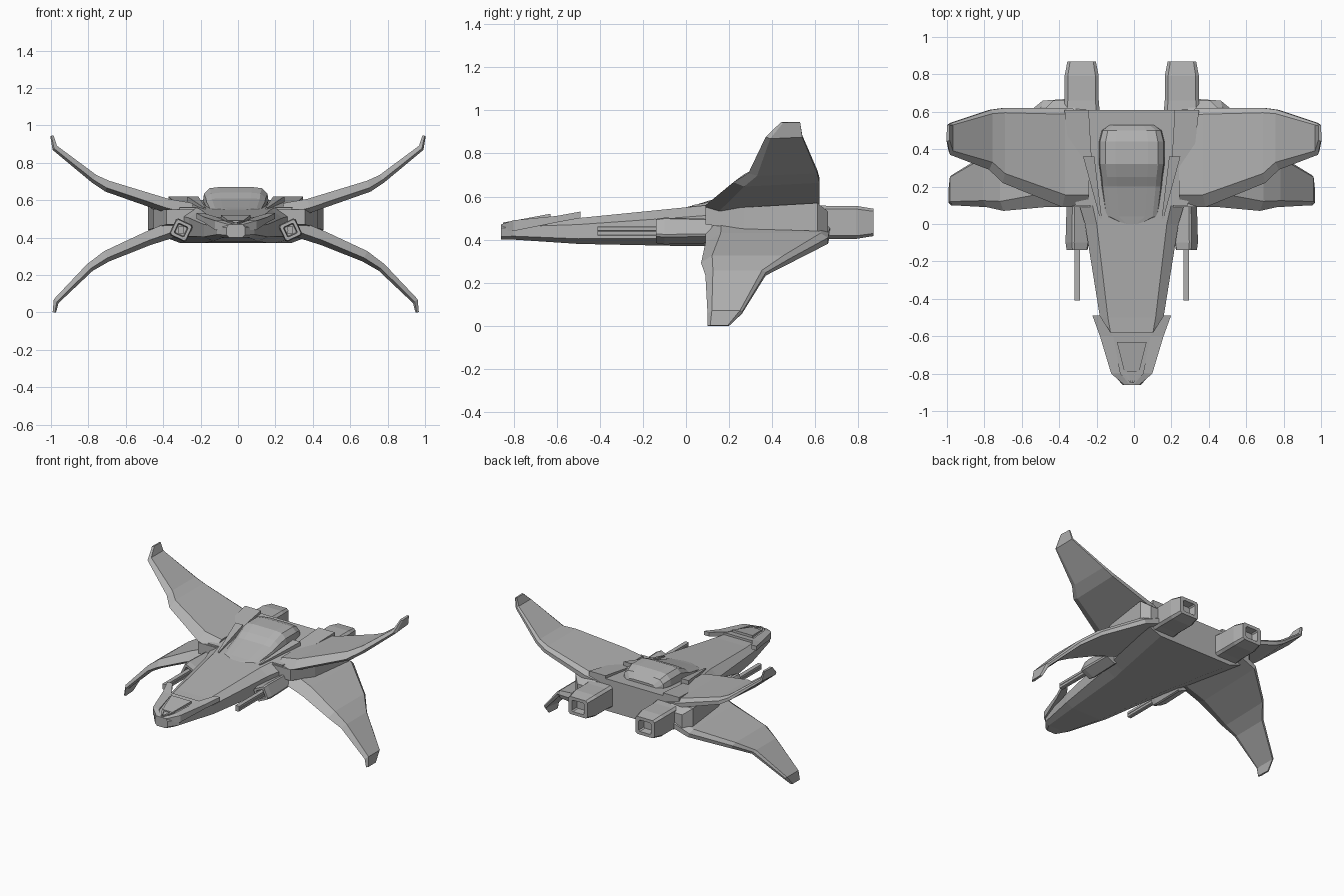
import bpy, bmesh
from math import cos, sin, radians
from mathutils import Vector

cube = bpy.data.objects.get("Cube")
if cube:
    bpy.data.objects.remove(cube, do_unlink=True)

GREY = (.44, .44, .44, 1)
BODY_X = -.012  # the hull sits slightly off the upper wings' centre line
hull_grey = bpy.data.materials.new("hull_grey")
hull_grey.use_nodes = True
hull_grey.diffuse_color = GREY
hull_grey.node_tree.nodes["Principled BSDF"].inputs["Base Color"].default_value = GREY


def loft(name, rings, side=1, centre=BODY_X):
    """Skin a closed solid through equal-length rings of points."""
    bm = bmesh.new()
    loops = [[bm.verts.new((centre + x * side, y, z)) for x, y, z in ring] for ring in rings]
    for near, far in zip(loops, loops[1:]):
        for i in range(len(near)):
            bm.faces.new((near[i - 1], near[i], far[i], far[i - 1]))
    bm.faces.new(loops[0])
    bm.faces.new(loops[-1])
    bmesh.ops.recalc_face_normals(bm, faces=bm.faces)
    mesh = bpy.data.meshes.new(name)
    bm.to_mesh(mesh)
    bm.free()
    mesh.materials.append(hull_grey)
    bpy.context.collection.objects.link(bpy.data.objects.new(name, mesh))


def pair(name, rings, centre=BODY_X):
    """Build a left part and its right twin."""
    loft("left_" + name, rings, 1, centre)
    loft("right_" + name, rings, -1, centre)


def body(name, outline, stations):
    """Symmetric body; outline gives fractions of half width and height,
    stations give (y, half width, bottom, top)."""
    rings = []
    for y, width, bottom, top in stations:
        half = [(width * u, y, bottom + (top - bottom) * v) for u, v in outline]
        rings.append(half + [(-x, y, z) for x, y, z in reversed(half)])
    loft(name, rings)


def slab(stations):
    """Rectangular rings from (y, inner x, outer x, bottom, thickness)."""
    return [[(inner, y, z), (outer, y, z), (outer, y, z + thick), (inner, y, z + thick)]
            for y, inner, outer, z, thick in stations]


def cut_corner_ring(y, x, z, width, height, roll=0):
    """Rectangle with small cut corners, rolled about its own axis."""
    ring = []
    for corner in range(4):
        for offset in (-6, 6):
            angle = radians(45 + 90 * corner + offset)
            u, v = 1.28 * width * cos(angle), 1.28 * height * sin(angle)
            ring.append((x + u * cos(roll) - v * sin(roll), y, z + u * sin(roll) + v * cos(roll)))
    return ring


def pod(name, x, z, width, height, stations, recess, roll=0):
    """Tapered pod from (y, scale) stations, hollowed out at its last end."""
    end, scale = stations[-1]
    hollow = [(end, scale * .65), (end + recess, scale * .55)]
    pair(name, [cut_corner_ring(y, x, z, width * s, height * s, roll)
                for y, s in stations + hollow])


def wing(name, stations, centre=BODY_X):
    """Thinning wing with bevelled edges from (x, z, front y, back y)."""
    rings = []
    last = len(stations) - 1
    for i, (x, z, front, back) in enumerate(stations):
        before, after = stations[max(i - 1, 0)], stations[min(i + 1, last)]
        normal = Vector((before[1] - after[1], after[0] - before[0])).normalized()
        normal *= .045 * (1 - .8 * i / last)
        bevel = (back - front) / 8
        section = [(front, -.3), (front + bevel, 1), (back - bevel / 2, 1),
                   (back, .4), (back, -.4), (front + bevel, -1)]
        rings.append([(x + normal.x * k, y, z + normal.y * k) for y, k in section])
    pair(name, rings, centre)


# Fuselage: slim nose widening into a broad tail
hull_outline = [(.7, 0), (1, .2), (1, .75), (.75, 1), (.2, 1)]
body("fuselage", hull_outline, [
    (-.86, .05, .4, .47), (-.8, .1, .4, .48), (-.5, .17, .38, .5),
    (0, .25, .37, .55), (.1, .28, .37, .56), (.61, .42, .37, .6)])

# Bubble canopy: low pointed front rising steeply into a rounded dome
canopy_outline = [(.93, 0), (1, .4), (.97, .7), (.8, .95), (.5, 1)]
body("canopy", canopy_outline, [
    (0, .05, .53, .55), (.04, .14, .53, .56), (.2, .16, .54, .61), (.25, .165, .54, .64),
    (.32, .175, .55, .67), (.44, .175, .55, .67), (.5, .16, .55, .65), (.53, .12, .55, .61)])

# Wing root housings and raised tail shoulders
pair("wing_root", slab([
    (.09, .2, .37, .47, .08), (.27, .3, .44, .45, .1),
    (.61, .3, .47, .44, .13), (.66, .3, .42, .43, .1)]))
pair("tail_shoulder", slab([(.1, .2, .3, .5, .06), (.61, .23, .36, .5, .12)]))

# Four wings in an X arrangement, each with a bent tip
wing("upper_wing", [
    (.25, .54, .09, .61), (.38, .57, .09, .62), (.7, .675, .22, .62), (.77, .715, .29, .61),
    (.98, .88, .37, .54), (.995, .945, .44, .53)], centre=0)
wing("lower_wing", [
    (.32, .45, .09, .67), (.47, .395, .09, .66), (.69, .3, .07, .48), (.78, .24, .09, .37),
    (.96, .06, .1, .26), (.97, 0, .1, .2)])

# Blade fins beside the canopy
pair("canopy_fin", slab([(.03, .16, .17, .52, .04), (.36, .2, .26, .55, .07)]))

# Engines with recessed nozzles, and rolled gun pods with hollow muzzles
pod("engine", .268, .48, .092, .077, [(.55, 1.1), (.66, 1), (.79, 1), (.87, .83)], recess=-.05)
pod("gun_pod", .292, .44, .05, .05, [(.12, .9), (-.1, 1), (-.14, .9)], recess=.06,
    roll=radians(25))

# Twin barrels under each wing
for place, height in (("lower", .43), ("upper", .45)):
    pair(place + "_gun_barrel",
         [cut_corner_ring(y, .292, height, .015, .01) for y in (-.41, -.07)])

# Nose collar sweeping back into raised points
pair("nose_collar", slab([
    (-.86, .01, .04, .44, .03), (-.8, .06, .11, .44, .05),
    (-.6, .1, .17, .48, .03), (-.49, .17, .21, .5, .03)]))
loft("collar_bridge", slab([(-.8, -.06, .06, .46, .02), (-.58, -.12, .12, .48, .03)]))

# Wedge sensor housing and chevron on the nose
loft("sensor_housing", slab([(-.79, -.04, .04, .46, .03), (-.63, -.08, .08, .47, .05)]))
pair("nose_chevron", slab([(-.85, 0, .01, .46, .02), (-.78, .03, .05, .47, .02)]))
